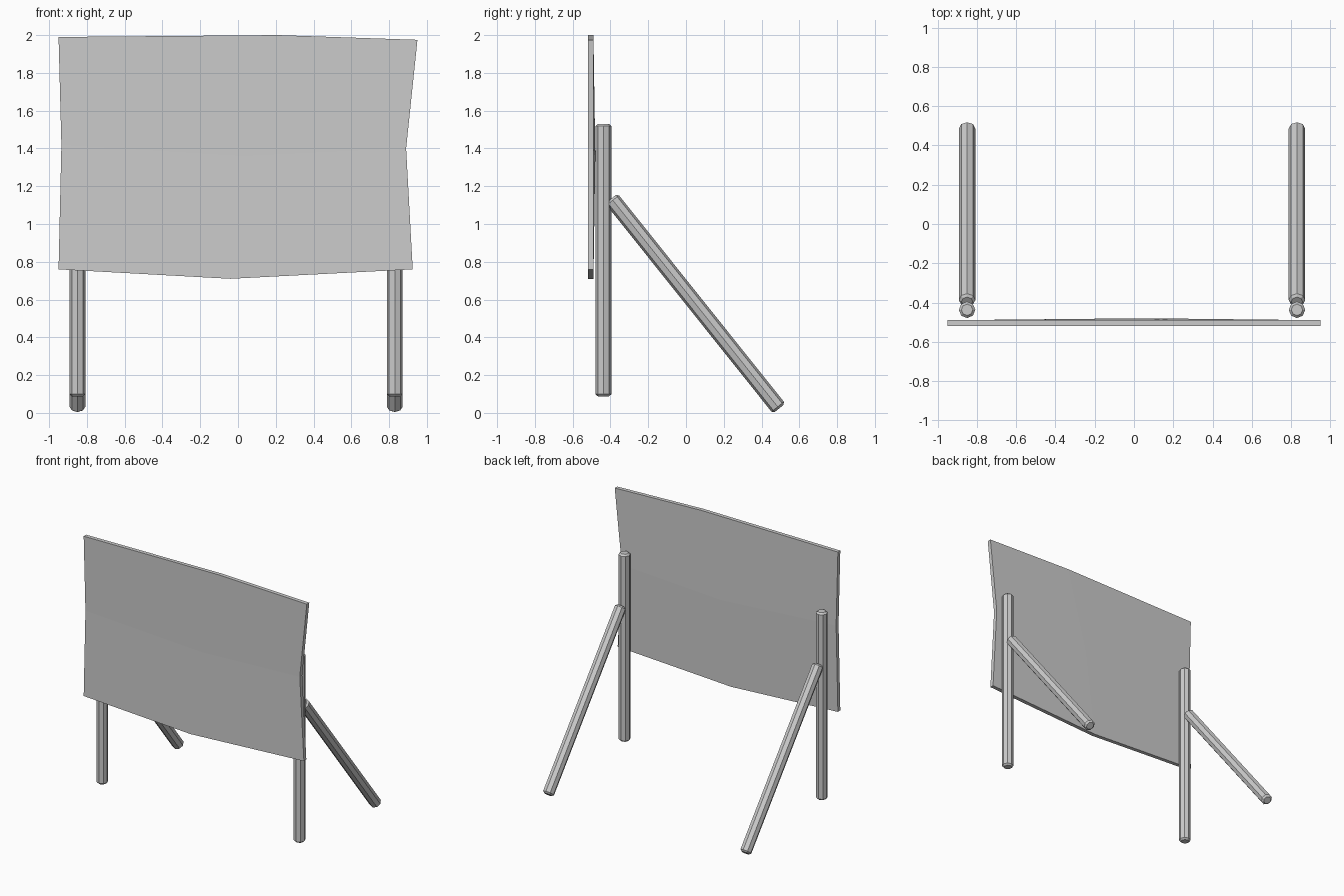
import bpy, bmesh
from mathutils import Vector

if "Cube" in bpy.data.objects:
    bpy.data.objects.remove(bpy.data.objects["Cube"])


def make_object(name, bm):
    bmesh.ops.recalc_face_normals(bm, faces=bm.faces)
    mesh = bpy.data.meshes.new(name)
    bm.to_mesh(mesh)
    bm.free()
    obj = bpy.data.objects.new(name, mesh)
    bpy.context.collection.objects.link(obj)
    return obj


def pole(name, start, end, radius=0.042, chamfer=0.012):
    """Eight-sided pole with chamfered ends running from start to end."""
    start, end = Vector(start), Vector(end)
    axis = end - start
    bm = bmesh.new()
    bmesh.ops.create_cone(bm, cap_ends=True, segments=8, radius1=radius,
                          radius2=radius, depth=axis.length)
    rims = [e for e in bm.edges if abs(e.verts[0].co.z - e.verts[1].co.z) < 1e-4]
    bmesh.ops.bevel(bm, geom=rims, offset=chamfer, segments=1, affect='EDGES')
    obj = make_object(name, bm)
    obj.location = (start + end) / 2
    # Tilt only about x so the facets stay aligned with the frame
    obj.rotation_euler = Vector((0, 0, 1)).rotation_difference(axis).to_euler()
    return obj


# Board: a 3 x 3 grid with an uneven outline and a slightly dented middle
rows = [[(-0.95, 0.76), (-0.04, 0.71), (0.925, 0.76)],
        [(-0.935, 1.42), (0.05, 1.36), (0.89, 1.40)],
        [(-0.95, 1.99), (0.21, 2.0), (0.95, 1.975)]]
thickness = 0.03
bm = bmesh.new()
grid = [[bm.verts.new((x, -0.52 + (0.01 if i == j == 1 else 0), z))
         for j, (x, z) in enumerate(row)] for i, row in enumerate(rows)]
for i in range(2):
    for j in range(2):
        bm.faces.new((grid[i][j], grid[i][j + 1], grid[i + 1][j + 1], grid[i + 1][j]))
back = bmesh.ops.extrude_face_region(bm, geom=bm.faces[:], use_keep_orig=True)
bmesh.ops.translate(bm, vec=(0, thickness, 0),
                    verts=[g for g in back["geom"] if isinstance(g, bmesh.types.BMVert)])
make_object("board", bm)

# Upright posts with slanted braces behind them
for side, x in (("left", -0.85), ("right", 0.83)):
    pole(side + "_post", (x, -0.437, 0.087), (x, -0.437, 1.53))
    pole(side + "_brace", (x, 0.493, 0.023), (x, -0.395, 1.135))
